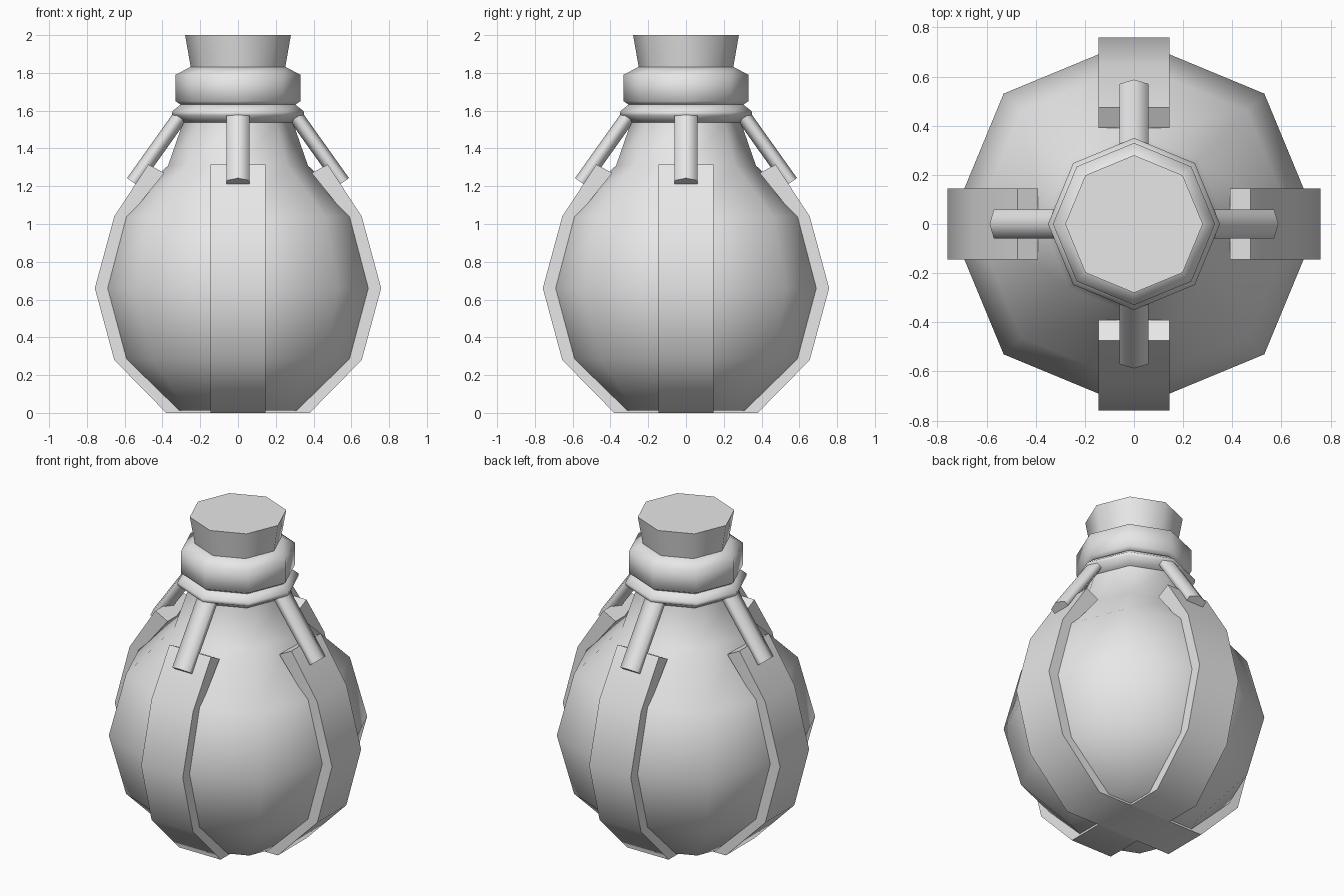
import bpy, bmesh, math
from mathutils import Vector, Matrix

cube = bpy.data.objects.get("Cube")
if cube:
    bpy.data.objects.remove(cube, do_unlink=True)

grey = bpy.data.materials.new("plain grey")
grey.use_nodes = True
grey.diffuse_color = (0.8, 0.8, 0.8, 1)
grey.node_tree.nodes["Principled BSDF"].inputs["Base Color"].default_value = (0.8, 0.8, 0.8, 1)


def finish(name, bm, angle):
    """Turn a bmesh into a named object, smooth below the given angle."""
    bmesh.ops.recalc_face_normals(bm, faces=bm.faces[:])
    mesh = bpy.data.meshes.new(name)
    bm.to_mesh(mesh)
    bm.free()
    mesh.materials.append(grey)
    obj = bpy.data.objects.new(name, mesh)
    bpy.context.collection.objects.link(obj)
    bpy.ops.object.select_all(action='DESELECT')
    obj.select_set(True)
    bpy.context.view_layer.objects.active = obj
    bpy.ops.object.shade_smooth_by_angle(angle=math.radians(angle))
    return obj


def loft(name, rings, angle):
    """Skin equal rings of points and cap both ends."""
    bm = bmesh.new()
    loops = [[bm.verts.new(p) for p in ring] for ring in rings]
    n = len(loops[0])
    for a, b in zip(loops, loops[1:]):
        for i in range(n):
            j = (i + 1) % n
            bm.faces.new((a[i], a[j], b[j], b[i]))
    bm.faces.new(loops[0])
    bm.faces.new(loops[-1])
    return finish(name, bm, angle)


def lathe(name, profile, angle=55, sides=8):
    """Turn a (radius, height) profile around the upright axis."""
    turns = [2 * math.pi * i / sides for i in range(sides)]
    return loft(name, [[(r * math.cos(t), r * math.sin(t), z) for t in turns]
                       for r, z in profile], angle)


# Bottle, neck rings and stopper
lathe("bottle_body", [(0.37, 0.012), (0.65, 0.285), (0.75, 0.66), (0.65, 1.04),
                      (0.37, 1.31), (0.29, 1.54), (0.28, 1.65)])
lathe("neck_ring", [(0.28, 1.53), (0.35, 1.575), (0.35, 1.595), (0.30, 1.635)], 75)
lathe("collar", [(0.30, 1.63), (0.33, 1.65), (0.33, 1.79), (0.255, 1.83)], 75)
lathe("stopper", [(0.245, 1.80), (0.28, 2.0)])

# Two crossing straps, each passing under the bottle
outer = [(0.475, 1.315), (0.655, 1.04), (0.758, 0.66), (0.655, 0.28), (0.38, 0)]
inner = [(0.31, 0.03), (0.58, 0.29), (0.68, 0.66), (0.58, 1.035), (0.39, 1.27)]
half = 0.145
section = outer + [(-x, z) for x, z in reversed(outer)]
section_in = [(-x, z) for x, z in reversed(inner)] + inner
path_in = section_in[::-1]
for name, turn in (("side_strap", 0), ("front_back_strap", math.pi / 2)):
    rings = [[(xo, -half, zo), (xo, half, zo), (xi, half, zi), (xi, -half, zi)]
             for (xo, zo), (xi, zi) in zip(section, path_in)]
    strap = loft(name, rings, 50)
    strap.data.transform(Matrix.Rotation(turn, 4, 'Z'))

# Four slanted tabs hanging from the neck ring
top, bottom = Vector((0.308, 0, 1.567)), Vector((0.555, 0, 1.22))
along = (bottom - top).normalized()
out = Vector((-along.z, 0, along.x))
side = Vector((0, 1, 0))
hexagon = [(0.04, 0), (0.018, 0.06), (-0.018, 0.06), (-0.04, 0), (-0.018, -0.06), (0.018, -0.06)]
for i, name in enumerate(("left_tab", "back_tab", "right_tab", "front_tab")):
    tab = loft(name, [[end + out * u + side * v for u, v in hexagon]
                      for end in (top, bottom)], 75)
    tab.data.transform(Matrix.Rotation(i * math.pi / 2, 4, 'Z'))
